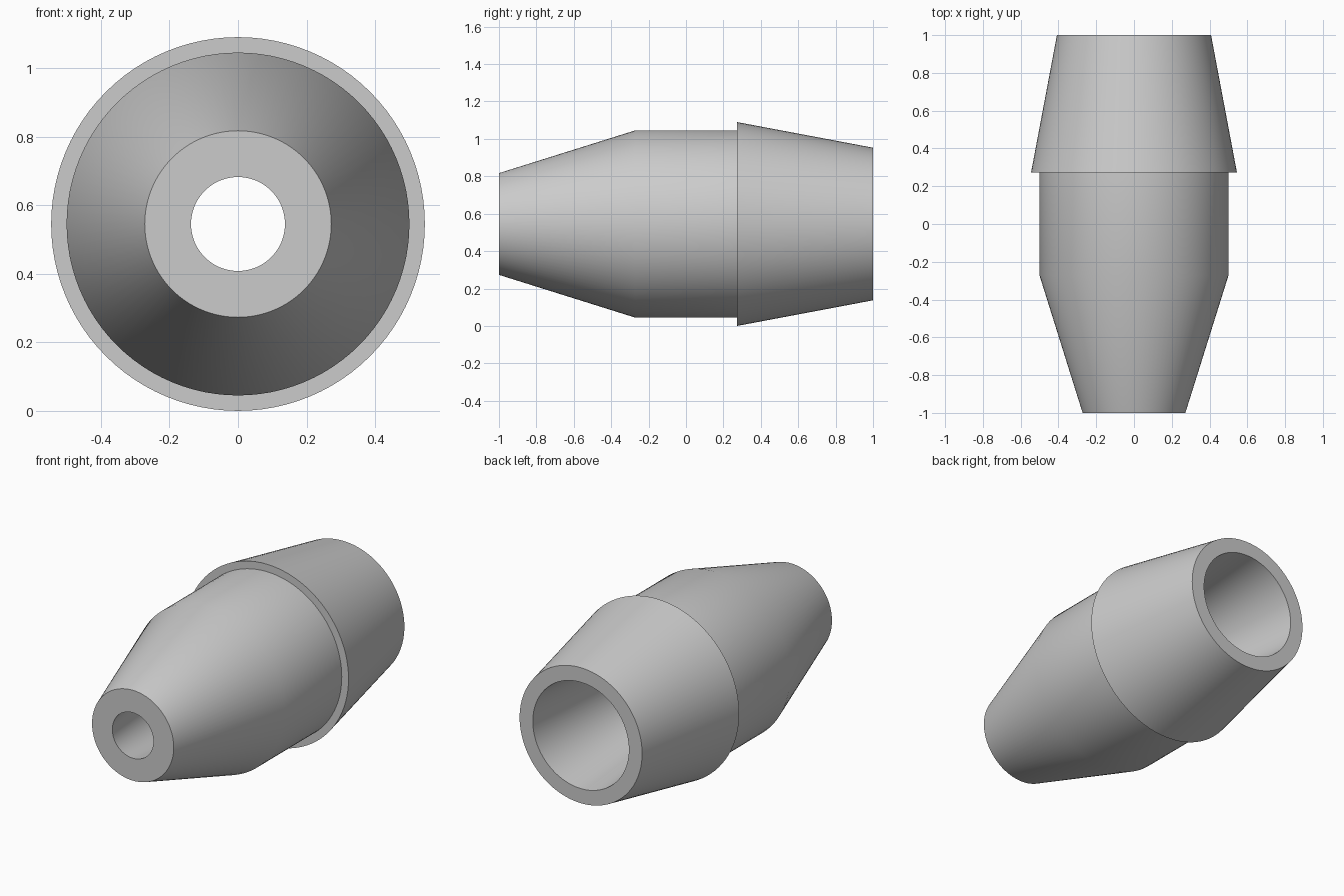
import bpy, bmesh
from math import radians, tau
from mathutils import Matrix, Vector

cube = bpy.data.objects.get("Cube")
if cube:
    bpy.data.objects.remove(cube, do_unlink=True)

AXIS_Z = 0.545
SEGMENTS = 96

metal = bpy.data.materials.new("plain_grey")
metal.use_nodes = True
GREY = (0.6, 0.6, 0.6, 1.0)
metal.diffuse_color = GREY
metal.node_tree.nodes["Principled BSDF"].inputs["Base Color"].default_value = GREY


def lathe(name, profile):
    """Spin a closed (radius, y) profile around the long axis."""
    bm = bmesh.new()
    verts = [bm.verts.new((r, y, 0)) for r, y in profile]
    edges = [bm.edges.new((v, verts[i - 1])) for i, v in enumerate(verts)]
    bmesh.ops.spin(bm, geom=verts + edges, cent=(0, 0, 0), axis=(0, 1, 0),
                   angle=tau, steps=SEGMENTS, use_duplicate=False)
    bmesh.ops.remove_doubles(bm, verts=bm.verts, dist=0.0001)
    bmesh.ops.recalc_face_normals(bm, faces=bm.faces)
    bm.transform(Matrix.Translation(Vector((0, 0, AXIS_Z))))
    mesh = bpy.data.meshes.new(name)
    bm.to_mesh(mesh)
    bm.free()
    mesh.materials.append(metal)
    obj = bpy.data.objects.new(name, mesh)
    bpy.context.collection.objects.link(obj)
    bpy.ops.object.select_all(action="DESELECT")
    obj.select_set(True)
    bpy.context.view_layer.objects.active = obj
    bpy.ops.object.shade_smooth_by_angle(angle=radians(20))
    return obj


# Hollow body: tapered nose, straight middle, flared rear collar, tapering bore
lathe("nozzle_body", [
    (0.137, -1.0), (0.272, -1.0),
    (0.5, -0.273), (0.5, 0.273),
    (0.545, 0.273), (0.408, 1.0),
    (0.32, 1.0),
])
